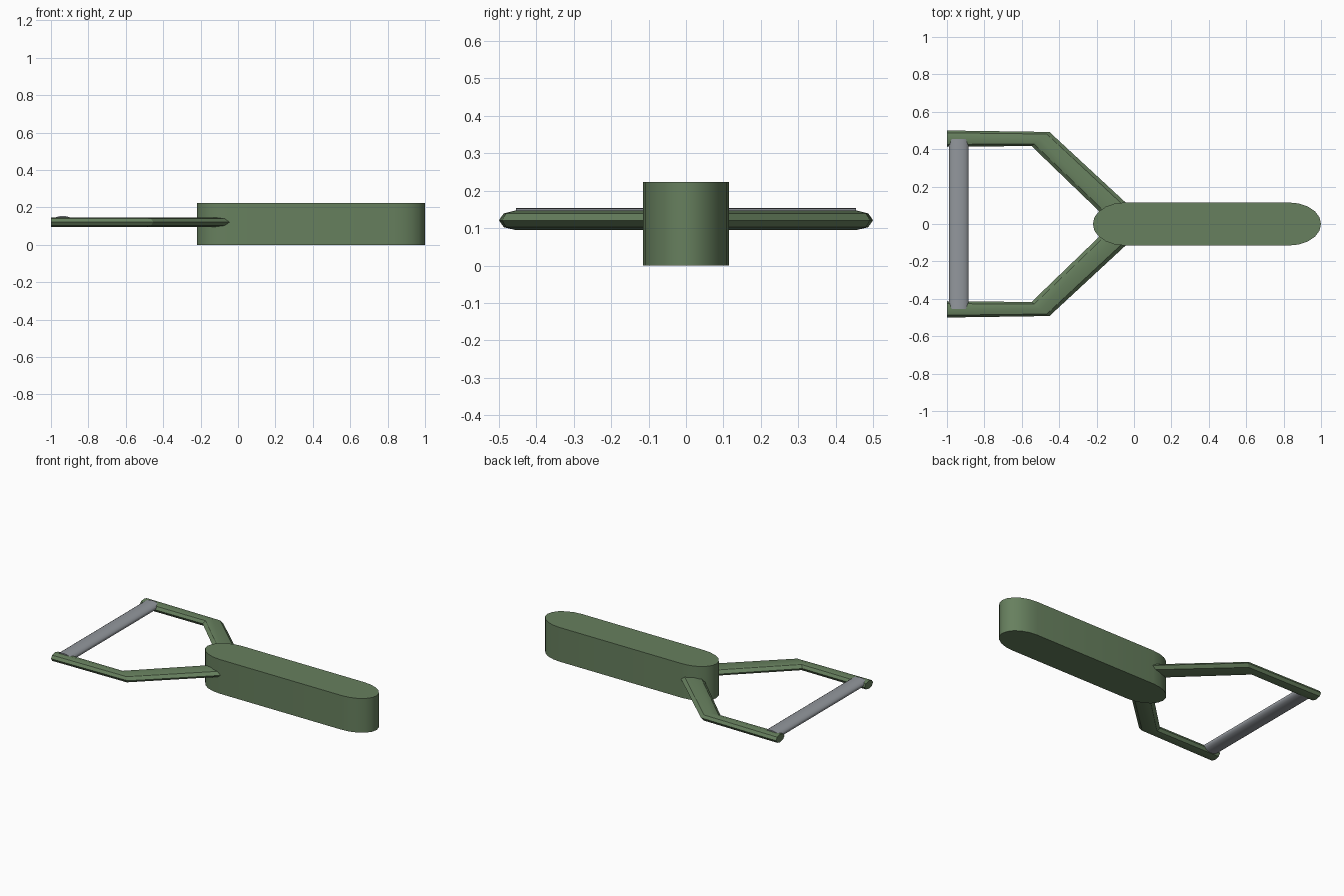
import bpy
import bmesh
from math import pi, sin, cos, radians
from mathutils import Vector

cube = bpy.data.objects.get("Cube")
if cube:
    bpy.data.objects.remove(cube, do_unlink=True)


def material(name, rgb):
    mat = bpy.data.materials.new(name)
    mat.use_nodes = True
    mat.diffuse_color = (*rgb, 1)
    mat.node_tree.nodes["Principled BSDF"].inputs["Base Color"].default_value = (*rgb, 1)
    return mat


green = material("sage green", (0.135, 0.215, 0.112))
steel = material("steel grey", (0.29, 0.31, 0.335))


def loft(name, rings, mat, angle):
    """Skin a closed tube through equal-sized rings of points and cap its ends."""
    bm = bmesh.new()
    loops = [[bm.verts.new(p) for p in ring] for ring in rings]
    n = len(loops[0])
    for a, b in zip(loops, loops[1:]):
        for i in range(n):
            j = (i + 1) % n
            bm.faces.new((a[i], a[j], b[j], b[i]))
    bm.faces.new(loops[0])
    bm.faces.new(loops[-1])
    bmesh.ops.recalc_face_normals(bm, faces=bm.faces)
    mesh = bpy.data.meshes.new(name)
    bm.to_mesh(mesh)
    bm.free()
    mesh.materials.append(mat)
    obj = bpy.data.objects.new(name, mesh)
    bpy.context.collection.objects.link(obj)
    bpy.ops.object.select_all(action="DESELECT")
    obj.select_set(True)
    bpy.context.view_layer.objects.active = obj
    bpy.ops.object.shade_smooth_by_angle(angle=radians(angle))
    return obj


def oval(outer, inner, z, half_height, sides):
    """Upright oval ring whose width runs between two plan points."""
    mid = (Vector(outer) + Vector(inner)) / 2
    half = (Vector(outer) - Vector(inner)) / 2
    ring = []
    for k in range(sides):
        a = 2 * pi * k / sides
        p = mid + half * cos(a)
        ring.append((p.x, p.y, z + half_height * sin(a)))
    return ring


# Handle: straight bar with half-oval ends, extruded upward
STEPS = 10
outline = []
for centre, start in ((0.83, -pi / 2), (-0.05, pi / 2)):
    for k in range(STEPS + 1):
        a = start + pi * k / STEPS
        outline.append((centre + 0.17 * cos(a), 0.115 * sin(a)))
loft("handle", [[(x, y, z) for x, y in outline] for z in (0, 0.223)], green, 40)

# Forked arms: faceted tubes that widen at the bend and run into the handle
arm_path = [((-1.0, 0.5), (-1.0, 0.413)),
            ((-0.452, 0.492), (-0.548, 0.417)),
            ((0.02, 0.055), (-0.1, -0.015))]
for name, side in (("left_arm", 1), ("right_arm", -1)):
    rings = [oval((o[0], o[1] * side), (i[0], i[1] * side), 0.121, 0.026, 8)
             for o, i in arm_path]
    loft(name, rings, green, 30)

# Blade: slim oval bar bridging the arm tips
loft("blade", [oval((-0.884, y), (-0.99, y), 0.129, 0.025, 16)
               for y in (-0.455, 0.455)], steel, 50)
